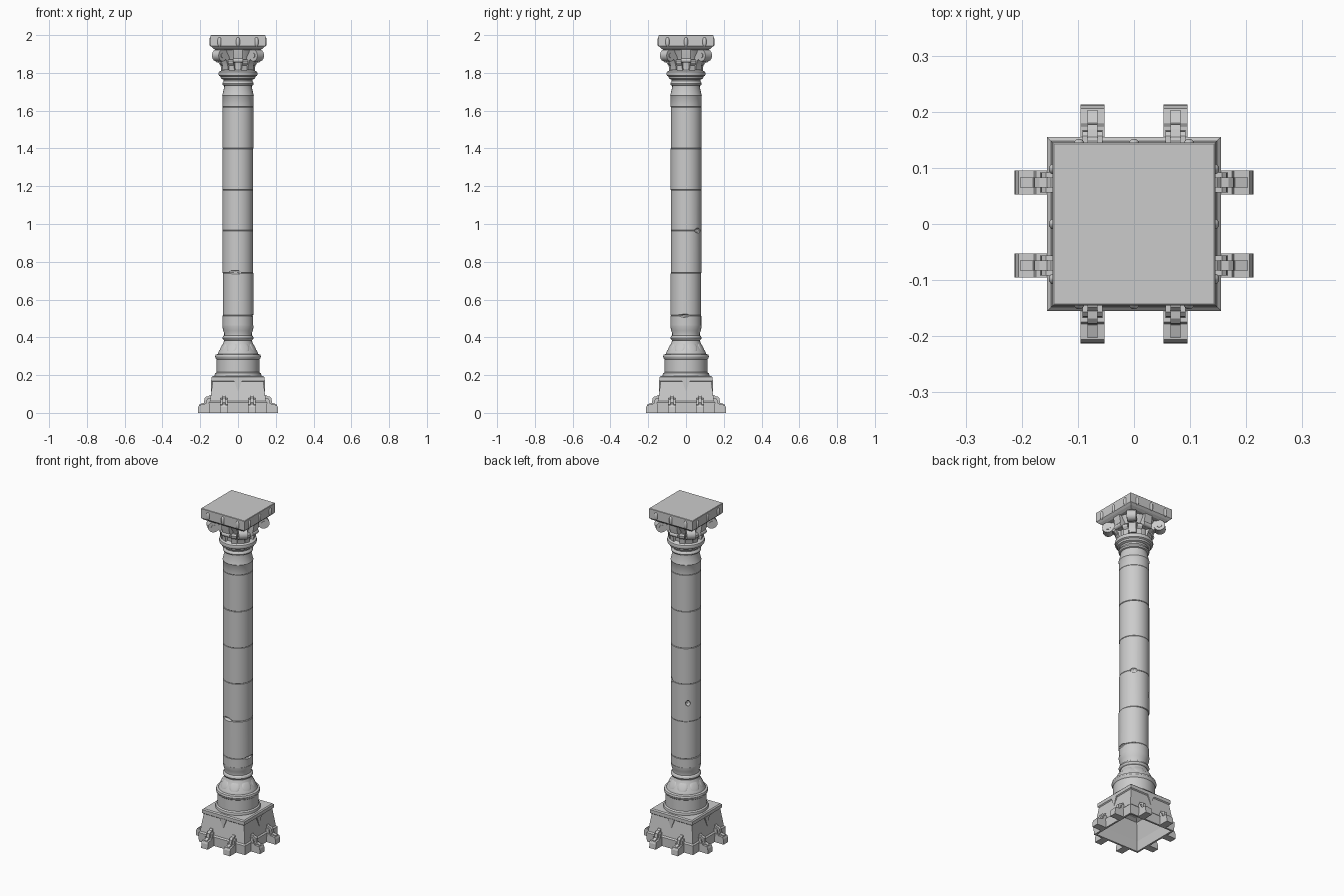
import bpy, bmesh, math, random
from mathutils import Matrix, Vector

if "Cube" in bpy.data.objects:
    bpy.data.objects.remove(bpy.data.objects["Cube"])

random.seed(4)
QUARTERS = [k * math.pi / 2 for k in range(4)]
DIAGONALS = [a + math.pi / 4 for a in QUARTERS]


def finish(name, bm, smooth=True):
    bmesh.ops.remove_doubles(bm, verts=bm.verts, dist=1e-5)
    bmesh.ops.recalc_face_normals(bm, faces=bm.faces)
    me = bpy.data.meshes.new(name)
    bm.to_mesh(me)
    bm.free()
    ob = bpy.data.objects.new(name, me)
    bpy.context.collection.objects.link(ob)
    if smooth:
        bpy.ops.object.select_all(action='DESELECT')
        ob.select_set(True)
        bpy.context.view_layer.objects.active = ob
        bpy.ops.object.shade_smooth_by_angle(angle=math.radians(32))
    return ob


def lathe(bm, pts, seg=48, at=(0, 0, 0)):
    """Closed solid of revolution from (radius, z) points."""
    rings = []
    for r, z in pts:
        rings.append([bm.verts.new(Vector(at) + Vector((
            r * math.cos(2 * math.pi * i / seg), r * math.sin(2 * math.pi * i / seg), z)))
            for i in range(seg)])
    for a, b in zip(rings, rings[1:]):
        for i in range(seg):
            j = (i + 1) % seg
            bm.faces.new((a[i], a[j], b[j], b[i]))
    bm.faces.new(rings[0][::-1])
    bm.faces.new(rings[-1])


def square(bm, pts):
    """Stacked square sections from (half width, z) points."""
    lathe(bm, [(h * math.sqrt(2), z) for h, z in pts], 4)
    bmesh.ops.rotate(bm, verts=bm.verts, cent=(0, 0, 0), matrix=Matrix.Rotation(math.pi / 4, 3, 'Z'))


def prism(bm, pts, width, angle, shift=0.0):
    """Radial (r, z) outline given a width and turned about the axis."""
    rot = Matrix.Rotation(angle, 3, 'Z')
    a, b = [[bm.verts.new(rot @ Vector((r, shift + s * width / 2, z))) for r, z in pts] for s in (-1, 1)]
    bm.faces.new(a)
    bm.faces.new(b[::-1])
    for i in range(len(pts)):
        j = (i + 1) % len(pts)
        bm.faces.new((a[i], b[i], b[j], a[j]))


def disc(r, z, rad, n=20):
    return [(r + rad * math.cos(2 * math.pi * i / n), z + rad * math.sin(2 * math.pi * i / n)) for i in range(n)]


# Tapered square plinth, hollow underneath
bm = bmesh.new()
square(bm, [(.10, .17), (.118, .16), (.14, .06), (.142, 0), (.153, 0), (.155, .055), (.148, .062), (.134, .165),
            (.14, .17), (.14, .19), (.134, .196)])
finish("plinth", bm, False)

# Triangular pendants on the plinth faces
bm = bmesh.new()
for a in QUARTERS:
    rot = Matrix.Rotation(a, 3, 'Z')
    tri = [(-.022, .172), (.022, .172), (0, .112)]
    vs = [[bm.verts.new(rot @ Vector((r, y, z))) for y, z in tri] for r in (.13, .142)]
    bm.faces.new(vs[0])
    bm.faces.new(vs[1][::-1])
    for i in range(3):
        j = (i + 1) % 3
        bm.faces.new((vs[0][i], vs[1][i], vs[1][j], vs[0][j]))
finish("plinth_pendants", bm, False)

# Stepped feet, two on each side
bm = bmesh.new()
for a in QUARTERS:
    for t in (-.074, .074):
        prism(bm, [(.145, 0), (.213, 0), (.211, .03), (.206, .042), (.178, .045), (.175, .052), (.145, .052)],
              .043, a, t)
        prism(bm, [(.145, .03), (.205, .03), (.203, .046), (.18, .054), (.177, .078), (.168, .086),
                   (.155, .088), (.148, .096), (.14, .096)], .018, a, t)
        prism(bm, [(.142, .05), (.167, .05), (.165, .072), (.157, .079), (.142, .079)], .036, a, t)
finish("plinth_feet", bm, False)

# Round pedestal: torus rings, drum, flared bell and neck
bm = bmesh.new()
lathe(bm, [(.122, .19), (.124, .2), (.121, .21), (.113, .216), (.113, .282), (.118, .288), (.121, .298),
           (.118, .308), (.107, .312), (.104, .322), (.09, .345), (.077, .372), (.073, .384), (.079, .388),
           (.083, .397), (.079, .407), (.073, .411), (.073, .42), (.078, .436), (.082, .452), (.083, .462)])
finish("pedestal", bm)

# Low petals on the bell
bm = bmesh.new()
for k in range(8):
    m = (Matrix.Rotation(k * math.pi / 4 + math.pi / 8, 4, 'Z') @ Matrix.Translation((.086, 0, .346))
         @ Matrix.Rotation(math.radians(-29), 4, 'Y') @ Matrix.Diagonal((.006, .028, .034, 1)))
    bmesh.ops.create_uvsphere(bm, u_segments=14, v_segments=8, radius=1, matrix=m)
finish("pedestal_petals", bm)

# Chips knocked out of the shaft: (x, y, z, half length, half height)
bm = bmesh.new()
for x, y, z, w, h in [(-.015, -.083, .745, .055, .011), (.083, -.01, .515, .04, .009),
                      (.055, .062, .965, .022, .014), (-.055, .06, .85, .014, .018)]:
    m = Matrix.Translation((x, y, z)) @ Matrix.Rotation(math.atan2(y, x), 4, 'Z') @ Matrix.Diagonal((.013, w, h, 1))
    new = bmesh.ops.create_icosphere(bm, subdivisions=2, radius=1, matrix=m)
    for v in new['verts']:
        v.co += Vector([random.uniform(-.001, .001) for _ in range(3)])
chips = finish("chip_cutter", bm, False)
chips.hide_render = True

# Shaft drums, each slightly shifted
joints = [.46, .515, .74, .965, 1.18, 1.4, 1.62]
for n, (z0, z1) in enumerate(zip(joints, joints[1:])):
    bm = bmesh.new()
    dx, dy = random.uniform(-.002, .0015), random.uniform(-.002, .0015)
    r = .0815
    lathe(bm, [(r - .002, z0), (r, z0 + .002), (r, z1 - .002), (r - .002, z1)], at=(dx, dy, 0))
    drum = finish(f"shaft_drum_{n + 1}", bm)
    if z0 < 1:
        mod = drum.modifiers.new("chips", 'BOOLEAN')
        mod.operation, mod.solver, mod.object = 'DIFFERENCE', 'EXACT', chips
        mod.use_self = True
        bpy.ops.object.modifier_apply(modifier=mod.name)
bpy.data.objects.remove(chips)

# Neck rings and capital bell
bm = bmesh.new()
lathe(bm, [(.079, 1.618), (.0815, 1.621), (.0815, 1.676), (.084, 1.68), (.082, 1.686), (.073, 1.725), (.073, 1.732),
           (.08, 1.735), (.083, 1.743), (.08, 1.752), (.075, 1.757), (.078, 1.765), (.09, 1.77), (.093, 1.78),
           (.101, 1.785), (.104, 1.795), (.101, 1.806), (.09, 1.812), (.078, 1.816), (.08, 1.85), (.089, 1.885),
           (.108, 1.915), (.115, 1.935)])
finish("capital_bell", bm)

# Corner volutes with stems and bosses
bm = bmesh.new()
for a in DIAGONALS:
    prism(bm, disc(.139, 1.892, .031), .05, a)
    prism(bm, disc(.139, 1.892, .014, 14), .056, a)
    prism(bm, [(.07, 1.815), (.094, 1.815), (.098, 1.845), (.108, 1.868), (.13, 1.88), (.14, 1.923), (.1, 1.935),
               (.07, 1.935)], .04, a)
finish("corner_volutes", bm)

# Face scrolls and lower leaves
bm = bmesh.new()
for a in QUARTERS:
    prism(bm, [(.08, 1.855), (.102, 1.855), (.112, 1.862), (.114, 1.875), (.12, 1.9), (.124, 1.93), (.08, 1.93)],
          .05, a)
    prism(bm, disc(.107, 1.867, .013, 14), .054, a)
    for d in (-.38, .38):
        prism(bm, [(.07, 1.812), (.09, 1.812), (.093, 1.84), (.104, 1.852), (.106, 1.864), (.098, 1.872),
                   (.07, 1.872)], .03, a + d)
finish("capital_leaves", bm)

# Square abacus with studs on its sides
bm = bmesh.new()
square(bm, [(.12, 1.922), (.134, 1.931), (.138, 1.935), (.145, 1.942), (.145, 1.998), (.143, 2.0)])
finish("abacus", bm, False)
bm = bmesh.new()
for a in QUARTERS:
    for t in (-.098, 0, .098):
        p = Matrix.Rotation(a, 3, 'Z') @ Vector((.142, t, 1.964))
        lathe(bm, [(.002, -.025), (.007, -.021), (.01, -.013), (.01, .013), (.007, .021), (.002, .025)], 14, p)
finish("abacus_studs", bm)
